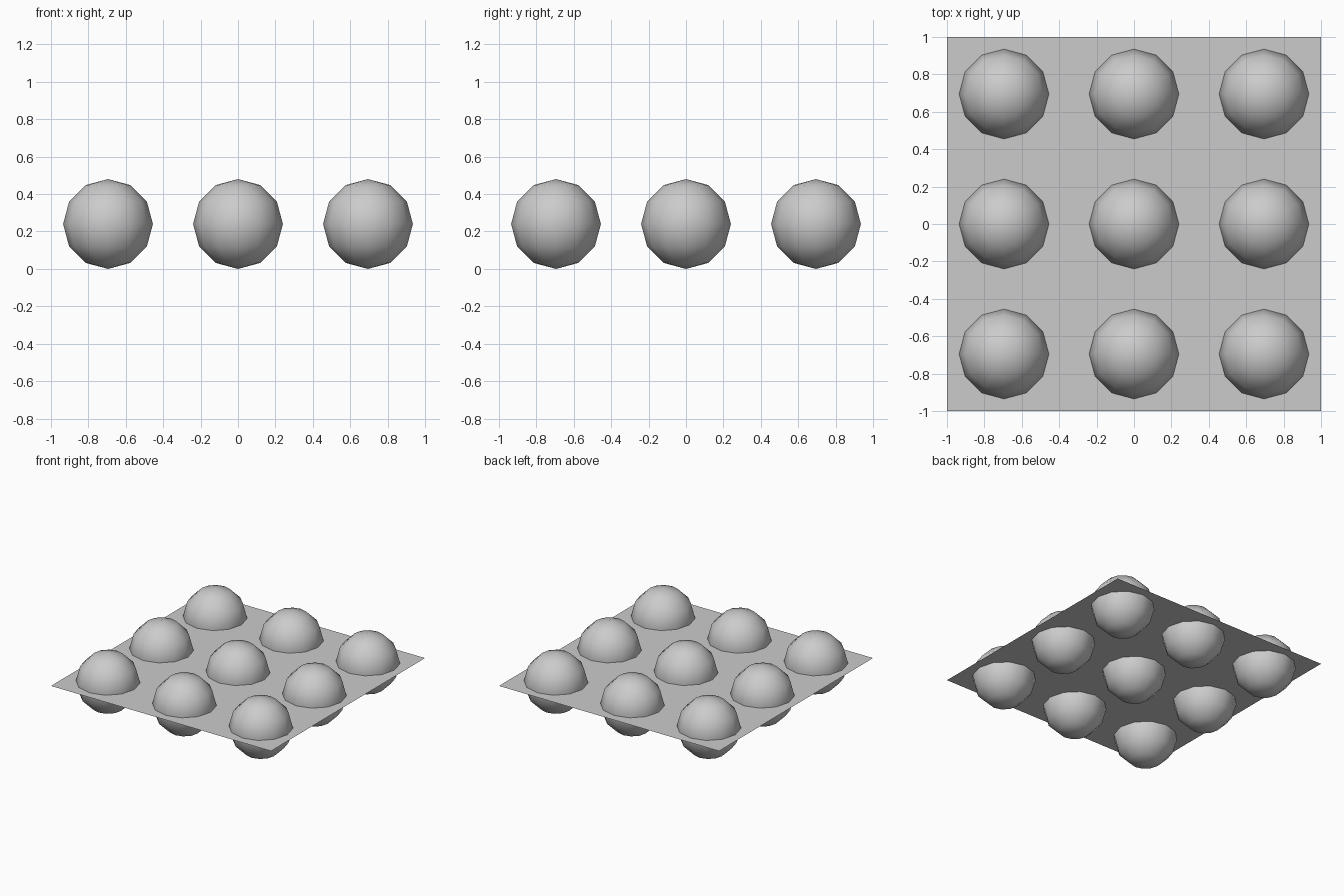
import bpy

# Remove the default cube
cube = bpy.data.objects.get("Cube")
if cube:
    bpy.data.objects.remove(cube, do_unlink=True)

RADIUS = 0.24
SPACING = 0.695


def make_material(name, rgb):
    mat = bpy.data.materials.new(name)
    mat.use_nodes = True
    colour = (*rgb, 1.0)
    mat.diffuse_color = colour
    mat.node_tree.nodes["Principled BSDF"].inputs["Base Color"].default_value = colour
    return mat


grey = make_material("light grey", (0.6, 0.6, 0.6))

# Thin square sheet through the middle of the balls
bpy.ops.mesh.primitive_plane_add(size=2, location=(0, 0, RADIUS))
sheet = bpy.context.object
sheet.name = "sheet"
sheet.data.materials.append(grey)

# One smooth twelve-sided ball, shared by the whole grid
bpy.ops.mesh.primitive_uv_sphere_add(segments=12, ring_count=6, radius=RADIUS)
first_ball = bpy.context.object
bpy.ops.object.shade_smooth()
first_ball.data.name = "ball"
first_ball.data.materials.append(grey)

# Three by three grid of balls
rows = {"front": -SPACING, "middle": 0, "back": SPACING}
columns = {"right": -SPACING, "centre": 0, "left": SPACING}
for row, y in rows.items():
    for column, x in columns.items():
        ball = bpy.data.objects.new(f"ball_{row}_{column}", first_ball.data)
        ball.location = (x, y, RADIUS)
        bpy.context.collection.objects.link(ball)
bpy.data.objects.remove(first_ball, do_unlink=True)
